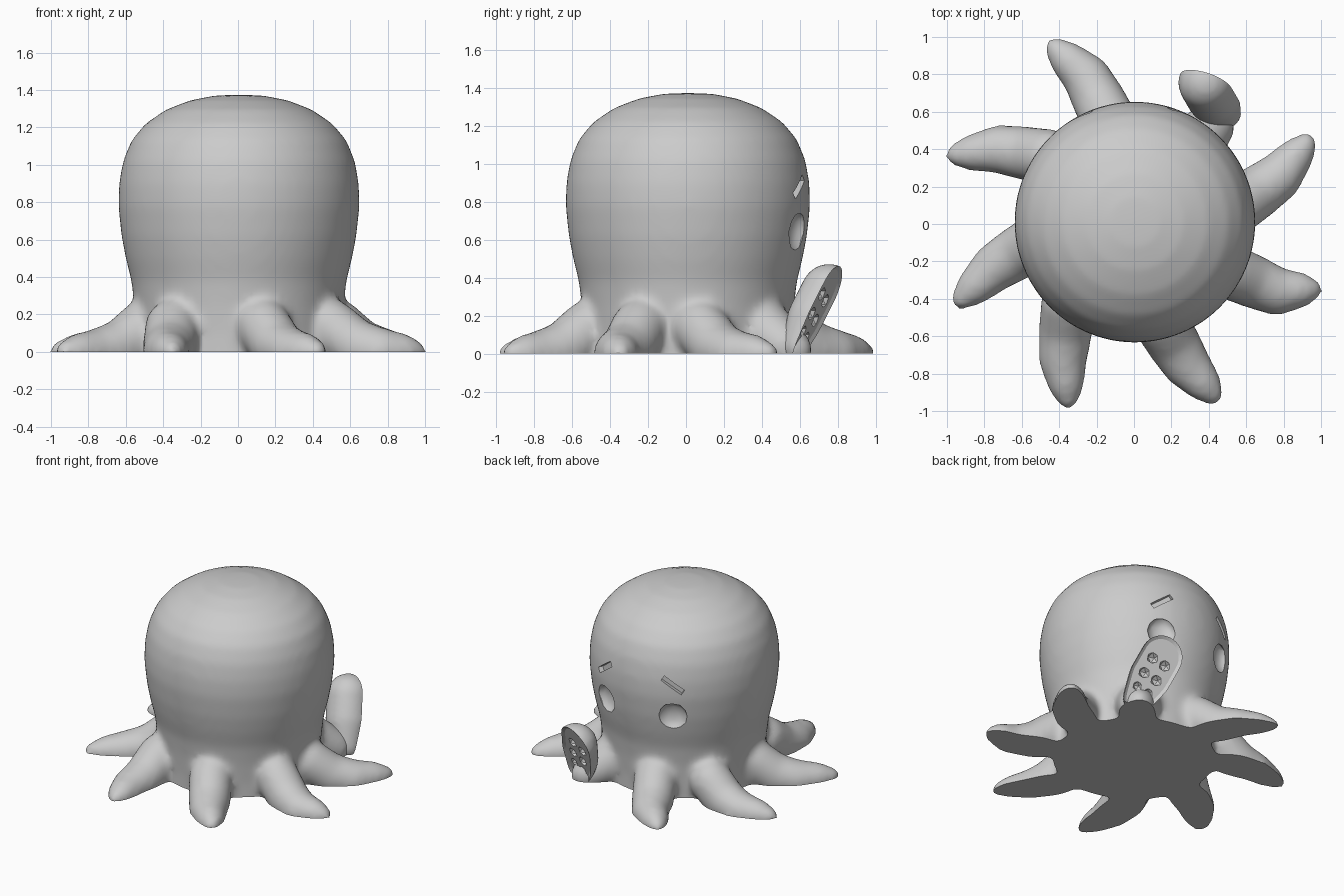
import bpy, bmesh, math
from mathutils import Vector, Matrix

cube = bpy.data.objects.get("Cube")
if cube:
    bpy.data.objects.remove(cube, do_unlink=True)

grey = bpy.data.materials.new("plain grey")
grey.use_nodes = True
grey.diffuse_color = (0.6, 0.6, 0.6, 1)
grey.node_tree.nodes["Principled BSDF"].inputs["Base Color"].default_value = (0.6, 0.6, 0.6, 1)


def add_object(name, bm):
    mesh = bpy.data.meshes.new(name)
    bm.to_mesh(mesh)
    bm.free()
    mesh.materials.append(grey)
    obj = bpy.data.objects.new(name, mesh)
    bpy.context.collection.objects.link(obj)
    return obj


def bake(obj):
    """Replace the mesh with its modified result."""
    graph = bpy.context.evaluated_depsgraph_get()
    mesh = bpy.data.meshes.new_from_object(obj.evaluated_get(graph))
    obj.modifiers.clear()
    obj.data = mesh


def add_chain(bm, points):
    """Row of overlapping balls through (x, y, z, radius) points."""
    steps = 7
    for a, b in zip(points, points[1:]):
        for i in range(steps + 1):
            p = Vector(a).lerp(Vector(b), i / steps)
            bmesh.ops.create_icosphere(bm, subdivisions=3, radius=p[3],
                                       matrix=Matrix.Translation(p[:3]))


def fuse(obj, voxel, rounds):
    """Melt overlapping pieces into one soft skin."""
    skin = obj.modifiers.new("skin", 'REMESH')
    skin.mode = 'VOXEL'
    skin.voxel_size = voxel
    soft = obj.modifiers.new("soft", 'SMOOTH')
    soft.factor = 0.5
    soft.iterations = rounds
    bake(obj)


def slice_flat(obj, point, normal, rim=0):
    """Cut away what lies along the normal, cap it and optionally sink the cap."""
    bm = bmesh.new()
    bm.from_mesh(obj.data)
    bmesh.ops.bisect_plane(bm, geom=bm.verts[:] + bm.edges[:] + bm.faces[:],
                           plane_co=point, plane_no=normal, clear_outer=True)
    edges = [e for e in bm.edges if e.is_boundary]
    cap = bmesh.ops.holes_fill(bm, edges=edges, sides=0)["faces"]
    bmesh.ops.recalc_face_normals(bm, faces=bm.faces[:])
    if rim:
        bmesh.ops.inset_region(bm, faces=cap, thickness=rim, use_even_offset=True)
        bmesh.ops.translate(bm, verts=list({v for f in cap for v in f.verts}),
                            vec=-Vector(normal).normalized() * rim * 0.6)
    bm.to_mesh(obj.data)
    bm.free()


def carve(obj, bm):
    """Subtract the cutter shapes from the object."""
    cutter = add_object("cutter", bm)
    cutter.hide_render = True
    cut = obj.modifiers.new("carve", 'BOOLEAN')
    cut.operation = 'DIFFERENCE'
    cut.solver = 'EXACT'
    cut.object = cutter
    bake(obj)
    bpy.data.objects.remove(cutter, do_unlink=True)


def smooth(obj, angle):
    bpy.ops.object.select_all(action='DESELECT')
    obj.select_set(True)
    bpy.context.view_layer.objects.active = obj
    bpy.ops.object.shade_smooth_by_angle(angle=math.radians(angle))


# Head: lathed dome with a slight waist
profile = [(0, -.12), (.55, -.12), (.55, .1), (.56, .25), (.575, .38), (.605, .5),
           (.628, .62), (.645, .78), (.641, .9), (.62, 1.02), (.575, 1.13), (.5, 1.22),
           (.39, 1.295), (.26, 1.345), (.13, 1.37), (0, 1.375)]
bm = bmesh.new()
verts = [bm.verts.new((r, 0, z)) for r, z in profile]
edges = [bm.edges.new(pair) for pair in zip(verts, verts[1:])]
bmesh.ops.spin(bm, geom=verts + edges, cent=(0, 0, 0), axis=(0, 0, 1),
               angle=math.tau, steps=64, use_duplicate=False)
bmesh.ops.remove_doubles(bm, verts=bm.verts[:], dist=0.0005)
bmesh.ops.recalc_face_normals(bm, faces=bm.faces[:])
bmesh.ops.translate(bm, verts=bm.verts[:], vec=(.005, .01, 0))

# Arms resting on the ground: root, middle and tip of each
arms = [((-.12, .53), (-.25, .78), (-.42, .94)),
        ((-.46, .36), (-.72, .4), (-.95, .37)),
        ((-.5, -.08), (-.74, -.23), (-.92, -.4)),
        ((-.35, -.42), (-.38, -.72), (-.355, -.93)),
        ((.14, -.52), (.28, -.75), (.42, -.91)),
        ((.5, -.25), (.76, -.36), (.95, -.35)),
        ((.53, .08), (.77, .25), (.92, .43))]
for root, mid, tip in arms:
    add_chain(bm, [(*root, .13, .15), (*Vector(root).lerp(Vector(mid), .5), .03, .145),
                   (*mid, 0, .13), (*Vector(mid).lerp(Vector(tip), .6), 0, .1),
                   (*tip, 0, .06)])
# Stub that carries the raised arm
add_chain(bm, [(.3, .4, .12, .17), (.41, .52, .04, .13), (.44, .58, .02, .09)])
body = add_object("body", bm)
fuse(body, 0.024, 10)
slice_flat(body, (0, 0, 0), (0, 0, -1))

# Eye sockets and slanted brow slots, carved into the face
bm = bmesh.new()
for side, azimuth in ((1, 67), (-1, 117)):
    turn = Matrix.Rotation(math.radians(azimuth), 4, 'Z')
    eye = turn @ Matrix.Translation((.635, 0, .645)) @ Matrix.Diagonal((.05, .1, .105, 1))
    bmesh.ops.create_icosphere(bm, subdivisions=2, radius=1, matrix=eye)
    brow = (turn @ Matrix.Translation((.645, 0, .88))
            @ Matrix.Rotation(side * math.radians(35), 4, 'X')
            @ Matrix.Diagonal((.06, .17, .04, 1)))
    bmesh.ops.create_cube(bm, size=1, matrix=brow)
carve(body, bm)
smooth(body, 35)

# Raised arm: rounded paddle with a flat, rimmed underside
low, high = Vector((.47, .61, .04)), Vector((.385, .755, .325))
along = (high - low).normalized()
across = along.cross(Vector((.35, .77, -.53))).normalized()
facing = across.cross(along)
bm = bmesh.new()
add_chain(bm, [(*low, .11), (*low.lerp(high, .5), .15), (*high, .15)])
paddle = add_object("raised_arm", bm)
fuse(paddle, 0.02, 5)
slice_flat(paddle, low, facing, rim=0.022)
slice_flat(paddle, (0, 0, 0), (0, 0, -1))

# Suckers: paired pits along the underside
bm = bmesh.new()
for t, offset, radius in ((.2, .045, .034), (.2, -.045, .034), (.52, .05, .042),
                          (.52, -.05, .042), (.88, .05, .042), (.88, -.05, .042)):
    spot = low.lerp(high, t) + across * offset - facing * .01
    bmesh.ops.create_icosphere(bm, subdivisions=1, radius=radius,
                               matrix=Matrix.Translation(spot))
carve(paddle, bm)
smooth(paddle, 30)
